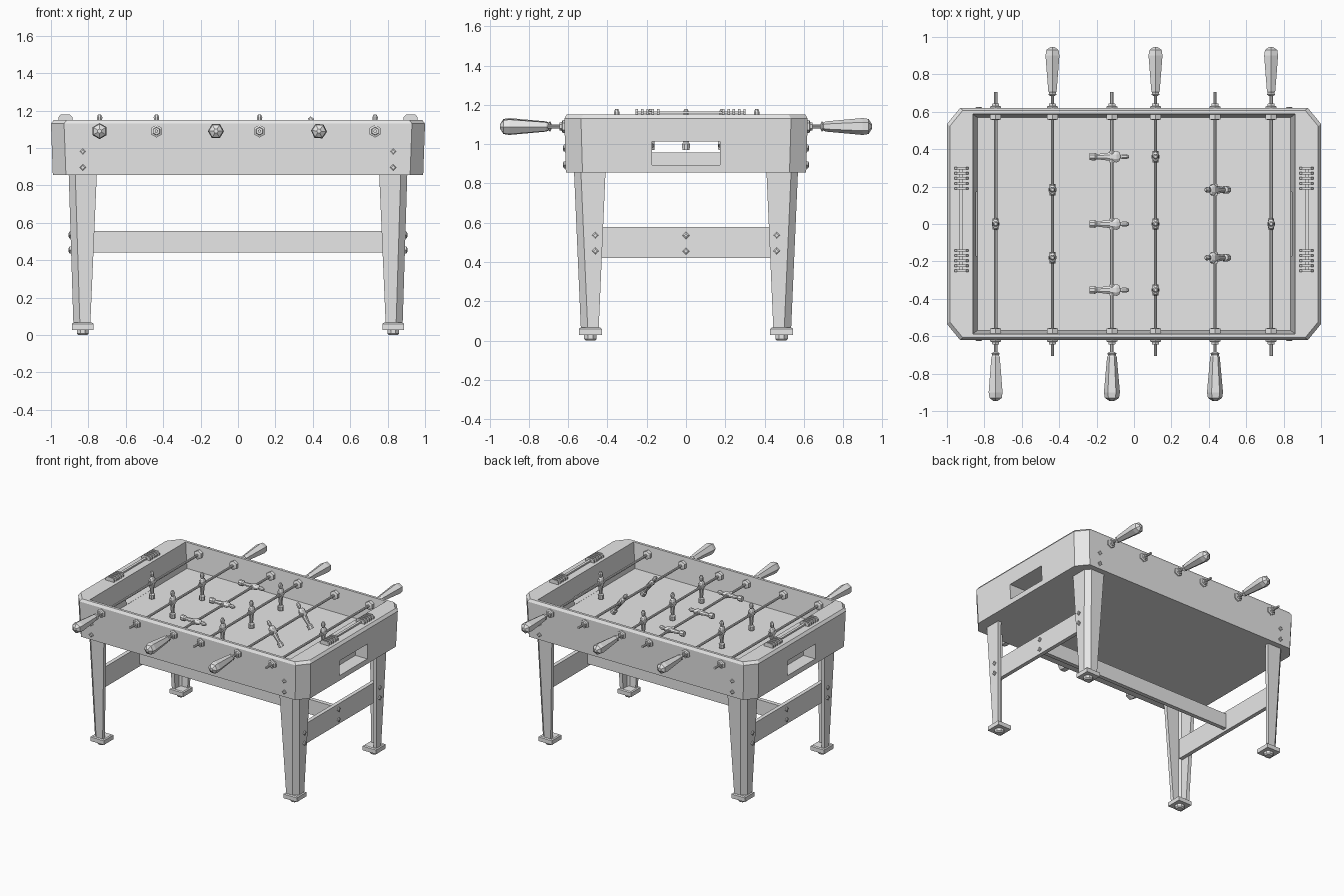
import bpy, bmesh, math
from mathutils import Matrix, Vector

cube = bpy.data.objects.get("Cube")
if cube:
    bpy.data.objects.remove(cube, do_unlink=True)

GREY = (0.8, 0.8, 0.8, 1)
mat = bpy.data.materials.new("plain grey")
mat.use_nodes = True
mat.diffuse_color = GREY
mat.node_tree.nodes["Principled BSDF"].inputs["Base Color"].default_value = GREY


def add(name, bm, matrix=None):
    bmesh.ops.recalc_face_normals(bm, faces=bm.faces)
    me = bpy.data.meshes.new(name)
    bm.to_mesh(me)
    bm.free()
    me.materials.append(mat)
    ob = bpy.data.objects.new(name, me)
    bpy.context.scene.collection.objects.link(ob)
    if matrix:
        ob.matrix_world = matrix
    return ob


def loft(name, rings, matrix=None):
    """Skin a list of equal-length rings and cap both ends."""
    bm = bmesh.new()
    loops = [[bm.verts.new(p) for p in r] for r in rings]
    n = len(loops[0])
    for a, b in zip(loops, loops[1:]):
        for i in range(n):
            j = (i + 1) % n
            bm.faces.new((a[i], a[j], b[j], b[i]))
    bm.faces.new(loops[0])
    bm.faces.new(loops[-1])
    return add(name, bm, matrix)


def rect(hx, hy, z):
    return [(-hx, -hy, z), (hx, -hy, z), (hx, hy, z), (-hx, hy, z)]


def octagon(hx, hy, cx, cy, z):
    q = [(hx, hy - cy), (hx - cx, hy)]
    return [(x, y, z) for x, y in
            q + [(-x, y) for x, y in q[::-1]] + [(-x, -y) for x, y in q]
            + [(x, -y) for x, y in q[::-1]]]


def turned(name, profile, sides, matrix, phase=0.0):
    """Lathe-like solid along local z from (z, rx, ry) stations."""
    rings = []
    for z, rx, ry in profile:
        angles = [phase + math.tau * i / sides for i in range(sides)]
        rings.append([(rx * math.cos(a), ry * math.sin(a), z) for a in angles])
    return loft(name, rings, matrix)


def box(name, lo, hi):
    c = (Vector(lo) + Vector(hi)) / 2
    h = (Vector(hi) - Vector(lo)) / 2
    return loft(name, [rect(h.x, h.y, -h.z), rect(h.x, h.y, h.z)], Matrix.Translation(c))


def along(axis, loc, sign=1):
    d = Vector((sign, 0, 0)) if axis == "x" else Vector((0, sign, 0))
    turn = Matrix.Rotation(sign * math.pi / 2, 4, "Y") if axis == "x" else \
        Matrix.Rotation(-sign * math.pi / 2, 4, "X")
    return Matrix.Translation(loc) @ turn


# Cabinet: chamfered box with a sloping play well and goal openings
FLOOR, TOP, ROD_Z = 0.957, 1.15, 1.09
cabinet = loft("cabinet", [
    octagon(0.99, 0.612, 0.07, 0.085, 0.855),
    octagon(1.0, 0.62, 0.07, 0.085, 1.13),
    octagon(0.985, 0.608, 0.07, 0.085, TOP)])
cutters = [
    loft("well_cutter", [rect(0.838, 0.57, FLOOR), rect(0.862, 0.588, TOP), rect(0.862, 0.588, 1.3)]),
    box("goal_cutter", (-1.2, -0.172, FLOOR + 0.001), (1.2, 0.172, 1.013)),
    box("left_tray_cutter", (0.89, -0.172, 0.895), (1.2, 0.172, 1.013)),
    box("right_tray_cutter", (-1.2, -0.172, 0.895), (-0.89, 0.172, 1.013))]
for c in cutters:
    c.hide_render = True
    m = cabinet.modifiers.new(c.name, "BOOLEAN")
    m.operation, m.solver, m.object = "DIFFERENCE", "EXACT", c
bpy.context.view_layer.update()
cut = bpy.data.meshes.new_from_object(cabinet.evaluated_get(bpy.context.evaluated_depsgraph_get()))
cabinet.modifiers.clear()
cabinet.data = cut
for c in cutters:
    bpy.data.objects.remove(c, do_unlink=True)


# Legs: tapered angle section with a chamfered outer corner
def leg_ring(sx, sy, x0, x1, y0, y1, z, t=0.028, c=0.035):
    pts = [(x1, y0), (x1, y1 - c), (x1 - c, y1), (x0, y1), (x0, y1 - t),
           (x1 - c - 0.008, y1 - t), (x1 - t, y1 - c - 0.008), (x1 - t, y0)]
    return [(sx * x, sy * y, z) for x, y in pts]


BOLT = [(-0.006, 0.018, 0.018), (0.006, 0.018, 0.018), (0.01, 0.01, 0.01)]
for sx in (-1, 1):
    side = "left" if sx > 0 else "right"
    for sy in (-1, 1):
        tag = ("front_" if sy < 0 else "back_") + side
        loft(tag + "_leg", [
            leg_ring(sx, sy, 0.79, 0.88, 0.445, 0.535, 0.05),
            leg_ring(sx, sy, 0.755, 0.905, 0.41, 0.57, 0.857)])
        base = Matrix.Translation((sx * 0.83, sy * 0.487, 0))
        loft(tag + "_foot_plate", [rect(0.058, 0.058, 0.028), rect(0.058, 0.058, 0.06),
                                   rect(0.05, 0.05, 0.066)], base)
        turned(tag + "_foot", [(0, 0.026, 0.026), (0.008, 0.034, 0.034), (0.03, 0.034, 0.034)],
               8, base, math.pi / 8)
        for z in (0.895, 0.98):
            turned(tag + "_cabinet_bolt", BOLT, 4, along("y", (sx * 0.83, sy * 0.616, z), sy))
        for z in (0.455, 0.535):
            turned(tag + "_leg_bolt", BOLT, 4, along("x", (sx * 0.895, sy * 0.462, z), sx))
    # End stretcher and its middle bolts
    x0, x1 = sorted((sx * 0.835, sx * 0.865))
    box(side + "_end_stretcher", (x0, -0.5, 0.42), (x1, 0.5, 0.577))
    for z in (0.455, 0.535):
        turned(side + "_stretcher_bolt", BOLT, 4, along("x", (sx * 0.865, 0, z), sx))
    # Score counter: rail, end posts and sliding beads
    cx = sx * 0.923
    box(side + "_score_rail", (cx - 0.01, -0.25, 1.155), (cx + 0.01, 0.3, 1.167))
    for start in (-0.25, 0.19):
        for i in range(5):
            y = start + i * 0.027
            bead = Matrix.Translation((cx, y, 0))
            loft(side + "_score_bead", [rect(0.037, 0.006, TOP - 0.005), rect(0.037, 0.006, 1.165),
                                        rect(0.024, 0.006, 1.18)], bead)
box("long_stretcher", (-0.84, -0.016, 0.44), (0.84, 0.016, 0.555))

# Player figure stations, measured from the rod: foot, legs, hips, shoulders, head
PLAYER = [(-0.12, 0.022, 0.02), (-0.09, 0.022, 0.022), (-0.08, 0.012, 0.015),
          (-0.04, 0.014, 0.02), (-0.01, 0.018, 0.024), (0.025, 0.019, 0.034),
          (0.04, 0.012, 0.026), (0.046, 0.007, 0.008), (0.054, 0.014, 0.014),
          (0.075, 0.016, 0.015), (0.09, 0.008, 0.008)]
HANDLE = [(0.685, 0.014, 0.014), (0.692, 0.026, 0.026), (0.70, 0.02, 0.02),
          (0.712, 0.026, 0.026), (0.90, 0.043, 0.043), (0.93, 0.038, 0.038), (0.947, 0.012, 0.012)]
BUSHING = [(0.555, 0.018, 0.018), (0.56, 0.034, 0.034), (0.582, 0.034, 0.034),
           (0.605, 0.034, 0.034), (0.628, 0.034, 0.034), (0.632, 0.022, 0.022),
           (0.645, 0.02, 0.02)]
THREE, TWO, ONE = (-0.353, 0, 0.36), (-0.18, 0.183), (0,)

# Rods: x position, handle side, figure spots, turn angle
RODS = [(-0.74, -1, ONE, 0), (-0.436, 1, TWO, 0), (-0.118, -1, THREE, 90),
        (0.115, 1, THREE, 0), (0.433, -1, TWO, -35), (0.733, 1, ONE, 0)]
for x, side, spots, angle in RODS:
    turn = math.radians(angle)
    centre = (x, 0, ROD_Z)
    turned("rod", [(-0.705, 0.009, 0.009), (0.705, 0.009, 0.009)], 8, along("y", centre))
    turned("handle", HANDLE, 6, along("y", centre, side), math.pi / 6 + turn)
    for s in (-1, 1):
        turned("rod_bushing", BUSHING, 6, along("y", centre, s), math.pi / 6)
    for y in spots:
        pose = Matrix.Translation((x, y, ROD_Z)) @ Matrix.Rotation(turn, 4, "Y")
        turned("player_figure", PLAYER, 8, pose, math.pi / 8)
        turned("player_clamp", [(-0.03, 0.016, 0.016), (0.03, 0.016, 0.016)], 6,
               along("y", (x, y, ROD_Z)), turn)
